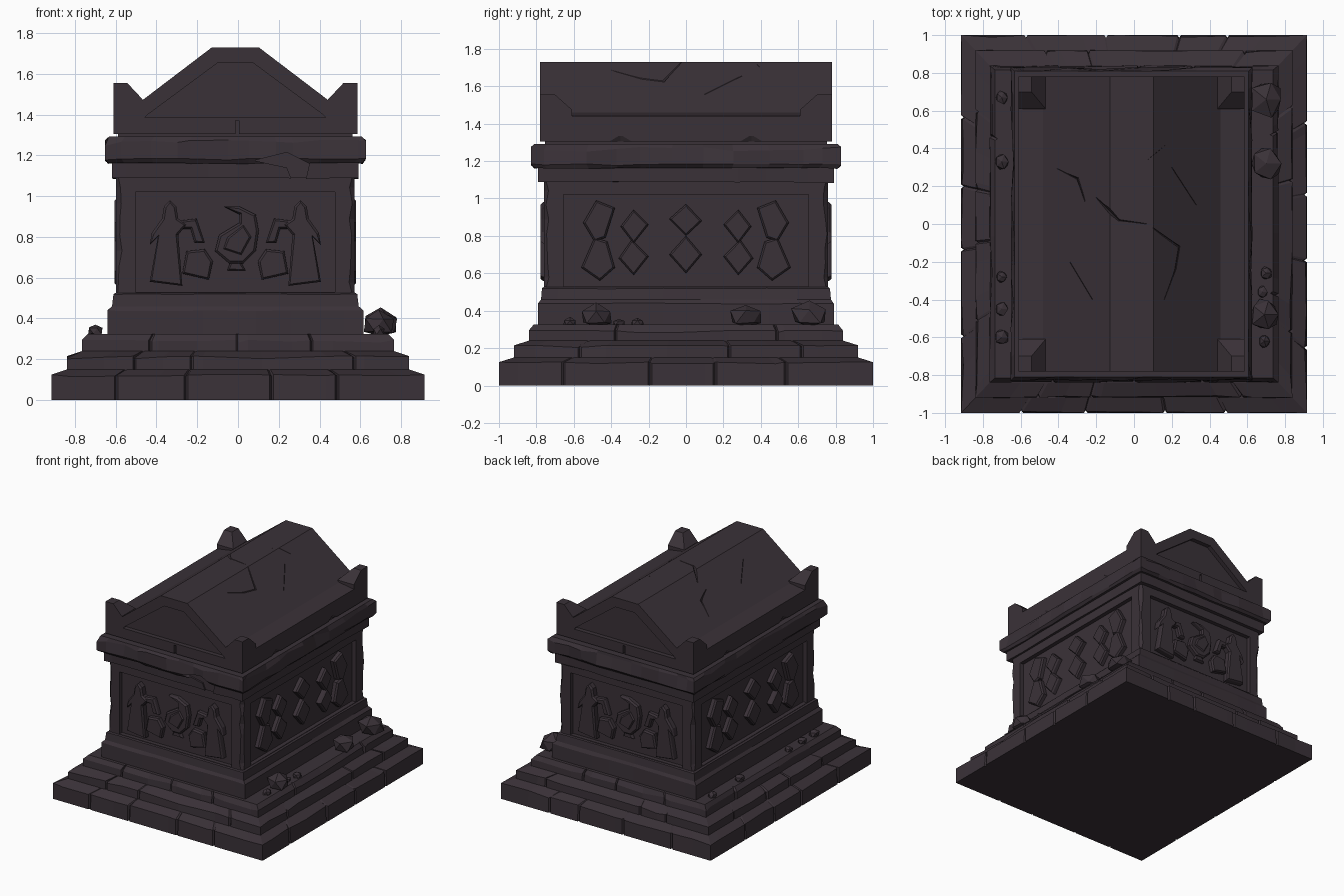
import bpy, bmesh, math, random
from mathutils import Vector

if "Cube" in bpy.data.objects:
    bpy.data.objects.remove(bpy.data.objects["Cube"])
rng = random.Random(4)
CX = -0.013  # the upper storey sits slightly off the centre of the steps

stone = bpy.data.materials.new("dark stone")
stone.use_nodes = True
COLOUR = (0.042, 0.031, 0.039, 1)
stone.diffuse_color = COLOUR
stone.node_tree.nodes["Principled BSDF"].inputs["Base Color"].default_value = COLOUR
stone.node_tree.nodes["Principled BSDF"].inputs["Roughness"].default_value = 0.9


def finish(name, bm):
    bmesh.ops.recalc_face_normals(bm, faces=bm.faces)
    mesh = bpy.data.meshes.new(name)
    bm.to_mesh(mesh)
    bm.free()
    mesh.materials.append(stone)
    obj = bpy.data.objects.new(name, mesh)
    bpy.context.collection.objects.link(obj)
    return obj


def loft(bm, rings):
    """Closed solid through a list of rings of points."""
    loops = [[bm.verts.new(p) for p in ring] for ring in rings]
    n = len(loops[0])
    for low, high in zip(loops, loops[1:]):
        for i in range(n):
            j = (i + 1) % n
            bm.faces.new((low[i], low[j], high[j], high[i]))
    bm.faces.new(loops[0][::-1])
    bm.faces.new(loops[-1])


def prism(bm, outline, y0, y1):
    loft(bm, [[(x, y, z) for x, z in outline] for y in (y0, y1)])


def box(bm, x0, x1, y0, y1, z0, z1):
    prism(bm, [(x0, z0), (x1, z0), (x1, z1), (x0, z1)], y0, y1)


def cut(obj, bm):
    """Subtract a helper solid from a part."""
    cutter = finish("cutter", bm)
    cutter.hide_render = True
    mod = obj.modifiers.new("cut", 'BOOLEAN')
    mod.operation, mod.object, mod.solver = 'DIFFERENCE', cutter, 'EXACT'
    mod.use_self = True
    bpy.context.view_layer.objects.active = obj
    bpy.ops.object.modifier_apply(modifier="cut")
    bpy.data.objects.remove(cutter)


def tier(name, rings, joints=0, chips=8, wear=0.02, cx=0.0):
    """Rectangular course; rings are (half x, half y, z, wear factor)."""
    plan = []
    for side in range(4):
        plan.append((side, 0, 0))
        marks = [((k + 1 + rng.uniform(-.25, .25)) / (joints + 1), True) for k in range(joints)]
        marks += [((k + rng.uniform(.2, .8)) / chips, False) for k in range(chips)]
        last = 0.02
        for t, joint in sorted(marks):
            if t < last + 0.02 or t > 0.97:
                continue
            plan += [(side, t - .005, 0), (side, t, .014), (side, t + .005, 0)] if joint else [(side, t, 0)]
            last = t
    corners = [(-1, -1), (1, -1), (1, 1), (-1, 1)]
    normals = [(0, -1), (1, 0), (0, 1), (-1, 0)]
    loops = []
    for hx, hy, z, worn in rings:
        ring = []
        for side, t, notch in plan:
            a, b = corners[side], corners[(side + 1) % 4]
            n = normals[side]
            d = notch + (worn * wear * rng.random() ** 2 if t else 0)
            drop = worn * wear * rng.random() ** 3
            ring.append((cx + hx * (a[0] + (b[0] - a[0]) * t) - n[0] * d,
                         hy * (a[1] + (b[1] - a[1]) * t) - n[1] * d, z - drop))
        loops.append(ring)
    bm = bmesh.new()
    loft(bm, loops)
    return finish(name, bm)


# Stepped base
tier("bottom_step", [(.915, 1, 0, 0), (.915, 1, .125, .6), (.84, .92, .15, 0)], 4, 5)
tier("middle_step", [(.84, .92, .12, 0), (.84, .92, .215, .7), (.765, .84, .24, 0)], 4, 6)
tier("top_step", [(.765, .84, .2, 0), (.765, .84, .295, .8), (.735, .815, .325, 0)], 3, 7)

# Plinth and moulding
tier("plinth", [(.628, .79, .3, 0), (.628, .79, .44, .6), (.605, .775, .46, 0), (.598, .77, .52, .3),
                (.58, .755, .53, 0)], 0, 6, .012, CX)

# Chest body with chipped corners and sunk panels
rows = 8
body_rings = []
for r in range(rows + 1):
    z = .5 + .62 * r / rows
    ring = []
    for sx, sy in ((-1, -1), (1, -1), (1, 1), (-1, 1)):
        c = rng.uniform(.006, .03) if 0 < r < rows else .006
        pair = [(CX + sx * (.585 - c), sy * .76, z), (CX + sx * .585, sy * (.76 - c), z)]
        ring += pair if sx * sy < 0 else pair[::-1]
    body_rings.append(ring)
bm = bmesh.new()
loft(bm, body_rings)
body = finish("chest_body", bm)
bm = bmesh.new()
for s in (-1, 1):
    ya, yb = sorted((s * .727, s * .9))
    box(bm, CX - .49, CX + .49, ya, yb, .53, 1.02)
    xa, xb = sorted((s * .552, s * .8))
    box(bm, CX + xa, CX + xb, -.655, .655, .53, 1.02)
cut(body, bm)


def relief(name, outline, side, height=.04):
    """Chamfered carving on panel 0 front, 1 left, 2 back, 3 right."""
    angle = side * math.pi / 2
    floor = (.552 if side % 2 else .727) - .005
    n = Vector((math.sin(angle), -math.cos(angle), 0))
    u = Vector((math.cos(angle), math.sin(angle), 0))
    bm = bmesh.new()
    loft(bm, [[Vector((CX, 0, z)) + u * a + n * d for a, z in outline]
              for d in (floor, floor + height - .012)])
    bm.faces.ensure_lookup_table()
    bmesh.ops.recalc_face_normals(bm, faces=bm.faces)
    bmesh.ops.inset_region(bm, faces=[bm.faces[-1]], thickness=.012, depth=.012)
    finish(name, bm)


# Robed figures, blocks and bird on the ends
robe = [(-.32, .98), (-.29, .95), (-.28, .89), (-.24, .86), (-.28, .81), (-.26, .56), (-.42, .58),
        (-.38, .8), (-.42, .76), (-.41, .82), (-.36, .89), (-.35, .95)]
arm = [(-.27, .88), (-.19, .89), (-.15, .77), (-.2, .77), (-.22, .84), (-.27, .84)]
block = [(-.24, .73), (-.15, .74), (-.11, .68), (-.13, .59), (-.26, .62)]
bird = [(-.06, .95), (.02, .95), (.1, .91), (.115, .83), (.1, .73), (.04, .67), (-.03, .67),
        (-.1, .73), (-.08, .81), (.02, .87), (.02, .91)]
wing = [(.04, .86), (.08, .8), (.03, .71), (-.06, .74), (-.04, .8)]
feet = [(-.02, .69), (.02, .69), (.05, .635), (-.04, .635)]
for side in (0, 2):
    for m in (1, -1):
        for name, shape, h in (("figure_robe", robe, .055), ("figure_arm", arm, .045),
                               ("carved_block", block, .045)):
            relief(name, [(m * a, z) for a, z in shape], side, h)
    relief("bird_body", bird, side, .045)
    relief("bird_wing", wing, side, .055)
    relief("bird_feet", feet, side, .03)

# Lozenge carvings on the long sides
lozenges = [[(-.48, .99), (-.38, .95), (-.43, .79), (-.49, .77), (-.55, .87)],
            [(-.49, .79), (-.42, .77), (-.38, .63), (-.46, .56), (-.56, .63)],
            [(-.28, .94), (-.2, .86), (-.28, .76), (-.35, .85)],
            [(-.29, .78), (-.2, .69), (-.28, .59), (-.36, .68)]]
lozenges += [[(-a, z) for a, z in shape] for shape in lozenges]
lozenges += [[(0, .97), (.085, .88), (0, .8), (-.09, .89)], [(0, .8), (.085, .7), (0, .6), (-.09, .7)]]
for side in (1, 3):
    for shape in lozenges:
        relief("lozenge", shape, side, .045)

# Cornice with a broken piece at the front
lower = tier("lower_cornice", [(.605, .79, 1.09, .5), (.605, .79, 1.175, 0)], 0, 7, .015, CX)
upper = tier("upper_cornice", [(.625, .81, 1.165, .4), (.64, .83, 1.185, .4), (.64, .83, 1.275, 1),
                               (.62, .81, 1.292, 0)], 0, 10, .03, CX)
for part in (lower, upper):
    bm = bmesh.new()
    prism(bm, [(.08, 1.175), (.24, 1.215), (.35, 1.16), (.32, 1.02), (.28, 1.04), (.24, 1.14)], -.9, -.775)
    cut(part, bm)
tier("roof_neck", [(.575, .755, 1.28, 0), (.575, .755, 1.33, 0)], 0, 2, 0, CX)


# Roof: flat ridge, eaves, sunk gables, notches and cracks
def roof_z(x):
    return min(1.73, 1.46 + max(0, .47 - abs(x - CX)) * .75)


half = [(.598, 1.305), (.598, 1.44), (.47, 1.46), (.115, 1.73)]
bm = bmesh.new()
prism(bm, [(CX + x, z) for x, z in half] + [(CX - x, z) for x, z in half[::-1]], -.78, .78)
roof = finish("roof", bm)
bm = bmesh.new()
gable = [(-.445, 1.385), (.445, 1.385), (.43, 1.4), (.085, 1.655), (-.085, 1.655), (-.43, 1.4)]
for y0, y1 in ((-.9, -.745), (.745, .9)):
    prism(bm, [(CX + x, z) for x, z in gable], y0, y1)
cut(roof, bm)
bm = bmesh.new()
for y in (-.35, .35):
    for s in (-1, 1):
        x = CX + s * .6
        loft(bm, [[(x + dx, y + dy, z) for dx, dy in ((-w, 0), (0, -3 * w), (w, 0), (0, 3 * w))]
                  for z, w in ((1.29, .03), (1.335, .005))])
for s in (-.79, .75):
    box(bm, -.012, .004, s, s + .04, 1.29, 1.37)
cut(roof, bm)
cracks = [[(-.5, .34), (-.3, .24), (-.26, .12)], [(-.2, .14), (-.08, .02), (.07, .0)],
          [(.1, -.02), (.24, -.12), (.22, -.24), (.16, -.4)], [(.06, .33), (.17, .42)],
          [(-.34, -.2), (-.22, -.4)], [(.2, .3), (.33, .1)]]
for path in cracks:
    bm = bmesh.new()
    rings = []
    for i, (x, y) in enumerate(path):
        w = .012 if 0 < i < len(path) - 1 else .005
        z = roof_z(x)
        rings.append([(x - w, y - w, z + .03), (x + w, y + w, z + .03), (x, y, z - w)])
    loft(bm, rings)
    cut(roof, bm)

# Corner horns
for sx in (-1, 1):
    for sy in (-1, 1):
        bm = bmesh.new()
        loft(bm, [[(CX + sx * x, sy * y, z) for x, y in ((xi, yi), (.598, yi), (.598, .78), (xi, .78))]
                  for xi, yi, z in ((.455, .61, 1.43), (.455, .61, 1.475), (.53, .7, 1.555))])
        finish("roof_horn", bm)

# Fallen rubble on the top step
rubble = [(.7, .66, .095), (.7, .32, .085), (.69, -.48, .085), (.7, -.26, .035), (.69, -.62, .035),
          (.68, -.36, .03), (-.7, .67, .035), (-.7, .33, .04), (-.7, -.28, .03), (-.7, -.45, .035),
          (-.7, -.6, .04)]
for x, y, r in rubble:
    bm = bmesh.new()
    bmesh.ops.create_icosphere(bm, subdivisions=1, radius=r)
    for v in bm.verts:
        v.co *= rng.uniform(.85, 1.12)
        v.co.y *= 1.1
        v.co.z = max(v.co.z * .85, -.6 * r)
        v.co += Vector((x, y, .315 + .6 * r))
    finish("rubble_stone", bm)
